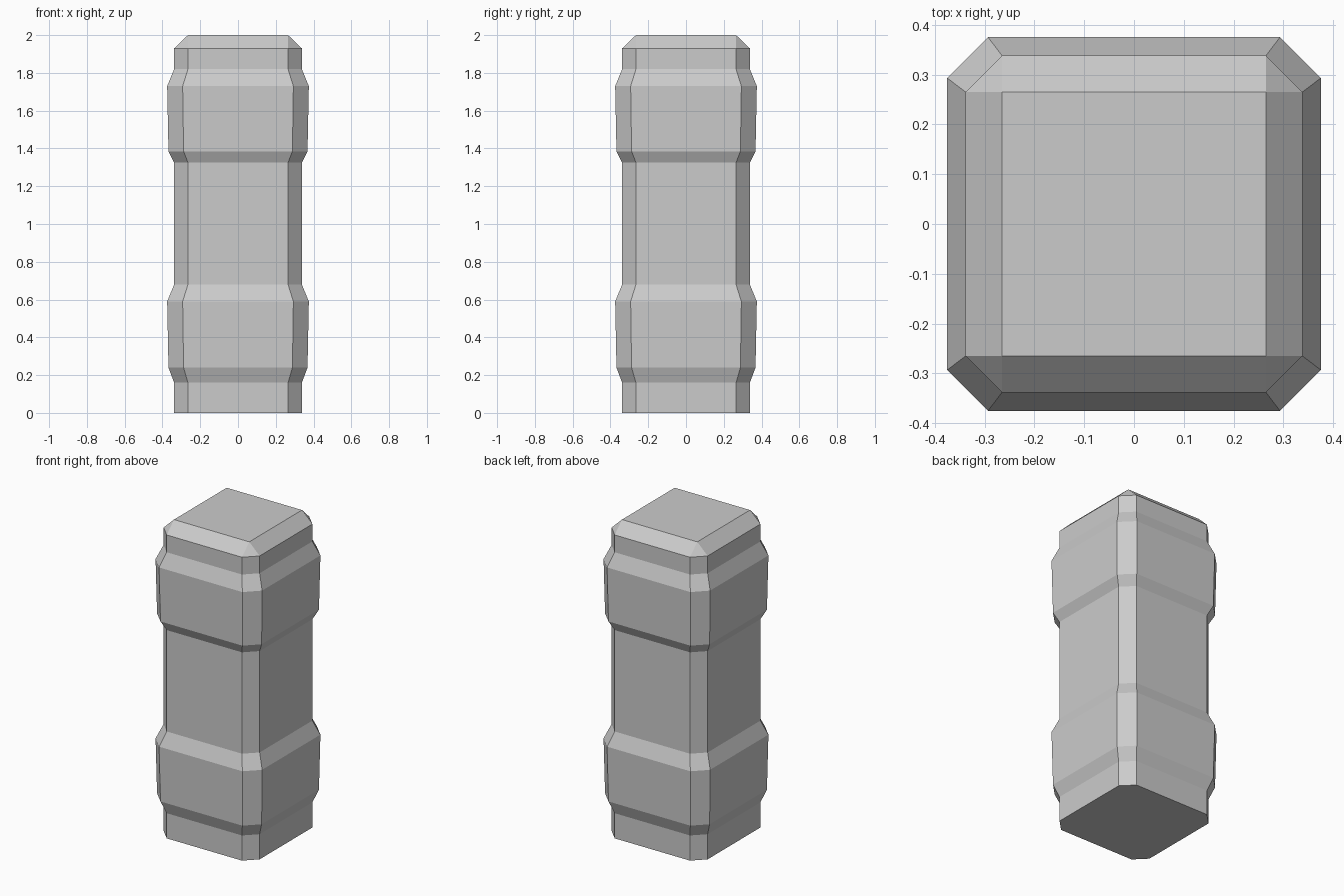
import bpy, bmesh

if "Cube" in bpy.data.objects:
    bpy.data.objects.remove(bpy.data.objects["Cube"])

stone = bpy.data.materials.new("grey stone")
stone.diffuse_color = (0.6, 0.6, 0.6, 1)
stone.use_nodes = True
stone.node_tree.nodes["Principled BSDF"].inputs["Base Color"].default_value = stone.diffuse_color

# Profile rings: (half width, half length of the flat side, height)
SHAFT = (0.338, 0.265)
BAND_LOW = (0.368, 0.288)
BAND_HIGH = (0.375, 0.293)
rings = [(*SHAFT, 0.0)]
for base in (0.16, 1.325):            # lower and upper swollen bands
    top = 0.68 if base < 1 else 1.82
    rings += [(*SHAFT, base),
              (*BAND_LOW, 0.24 if base < 1 else 1.385),
              (*BAND_HIGH, top - 0.09),
              (*SHAFT, top)]
rings.append((*SHAFT, 1.93))


def octagon(bm, h, f, z):
    """Square cross-section with cut corners."""
    pts = [(h, -f), (h, f), (f, h), (-f, h), (-h, f), (-h, -f), (-f, -h), (f, -h)]
    return [bm.verts.new((x, y, z)) for x, y in pts]


bm = bmesh.new()
loops = [octagon(bm, *r) for r in rings]

# Pillar sides
for lower, upper in zip(loops, loops[1:]):
    for i in range(8):
        j = (i + 1) % 8
        bm.faces.new((lower[i], lower[j], upper[j], upper[i]))
bm.faces.new(list(reversed(loops[0])))

# Bevelled cap closing to a plain square, with triangular corners
s = SHAFT[1]
cap = [bm.verts.new((x, y, 2.0)) for x, y in ((s, -s), (s, s), (-s, s), (-s, -s))]
rim = loops[-1]
for k in range(4):
    a, b, c = rim[2 * k], rim[2 * k + 1], rim[(2 * k + 2) % 8]
    bm.faces.new((a, b, cap[(k + 1) % 4], cap[k]))
    bm.faces.new((b, c, cap[(k + 1) % 4]))
bm.faces.new(cap)
bmesh.ops.recalc_face_normals(bm, faces=bm.faces)

mesh = bpy.data.meshes.new("pillar")
bm.to_mesh(mesh)
bm.free()
mesh.materials.append(stone)
bpy.context.collection.objects.link(bpy.data.objects.new("pillar", mesh))
